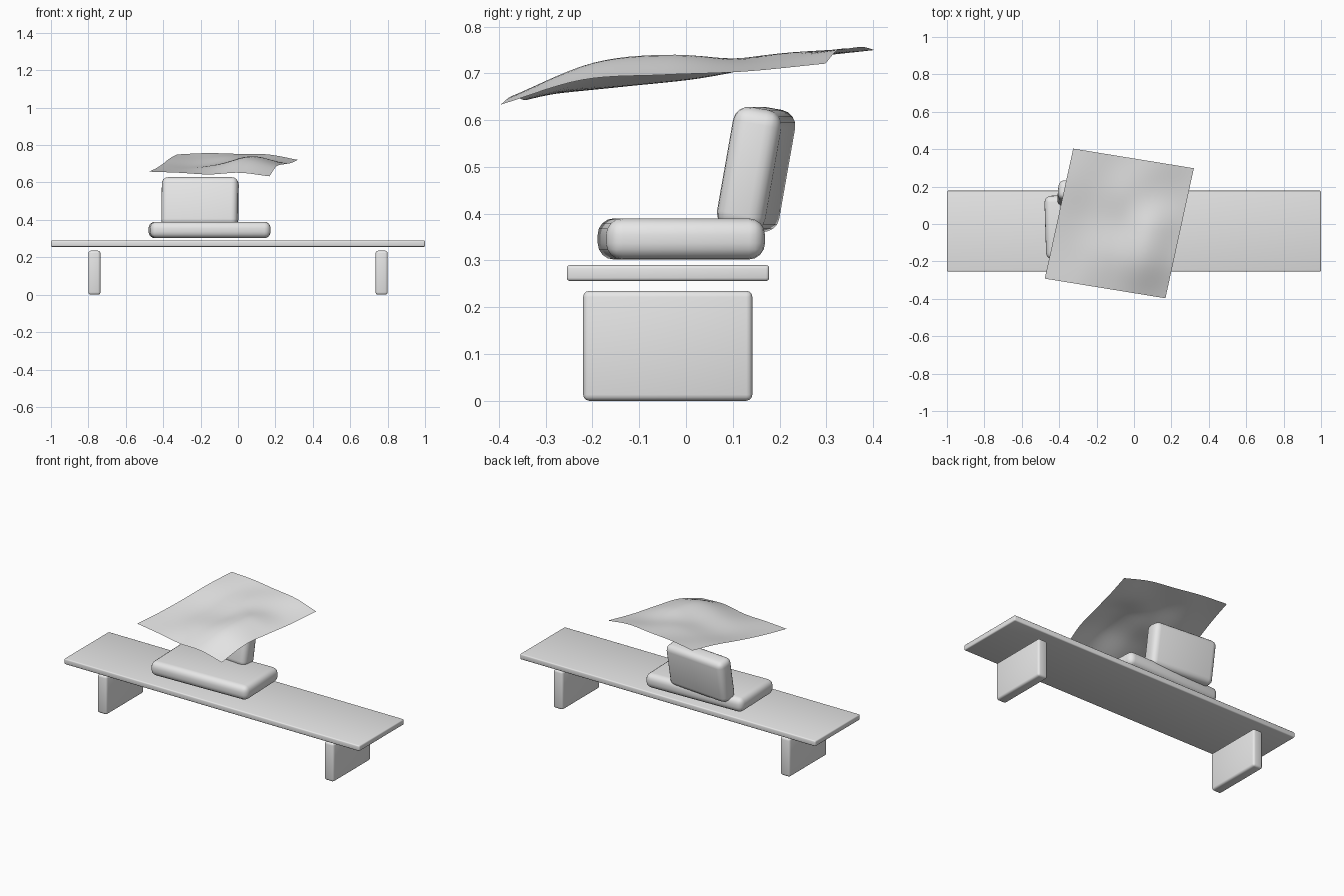
import bpy, bmesh, math
from mathutils import Vector

if "Cube" in bpy.data.objects:
    bpy.data.objects.remove(bpy.data.objects["Cube"])

grey = bpy.data.materials.new("plain_grey")
grey.diffuse_color = (0.8, 0.8, 0.8, 1)
grey.use_nodes = True
grey.node_tree.nodes["Principled BSDF"].inputs["Base Color"].default_value = grey.diffuse_color


def finish(name, bm, loc=(0, 0, 0), rot=(0, 0, 0)):
    mesh = bpy.data.meshes.new(name)
    bm.to_mesh(mesh)
    bm.free()
    mesh.materials.append(grey)
    for p in mesh.polygons:
        p.use_smooth = True
    ob = bpy.data.objects.new(name, mesh)
    bpy.context.collection.objects.link(ob)
    ob.location = loc
    ob.rotation_euler = [math.radians(a) for a in rot]
    return ob


def rounded_box(name, size, loc, radius, segments, rot=(0, 0, 0)):
    bm = bmesh.new()
    bmesh.ops.create_cube(bm, size=1)
    bmesh.ops.scale(bm, vec=size, verts=bm.verts)
    bmesh.ops.bevel(bm, geom=bm.edges[:], offset=radius, segments=segments,
                    profile=0.5, affect='EDGES')
    return finish(name, bm, loc, rot)


# Bench top and the two slab legs
rounded_box("bench_top", (2, 0.433, 0.034), (0, -0.0385, 0.273), 0.007, 3)
for side, name in ((-1, "left_leg"), (1, "right_leg")):
    rounded_box(name, (0.065, 0.362, 0.235), (side * 0.768, -0.039, 0.1175), 0.013, 3)

# Cushions: one flat, one leaning back
rounded_box("seat_cushion", (0.645, 0.34, 0.088), (-0.152, -0.01, 0.346),
            0.035, 4, (0, 0, 1.8))
rounded_box("back_cushion", (0.41, 0.105, 0.264), (-0.203, 0.15, 0.495),
            0.034, 4, (-10, 0, -5))

# Draped throw: heights on a coarse net, front row first, left to right
heights = [
    [0.658, 0.652, 0.643, 0.652, 0.633],
    [0.675, 0.672, 0.690, 0.723, 0.686],
    [0.700, 0.690, 0.708, 0.740, 0.697],
    [0.730, 0.725, 0.740, 0.726, 0.704],
    [0.750, 0.757, 0.753, 0.750, 0.721],
]


def spline(vals, t):
    # Smooth curve through evenly spaced values, t in 0..1
    n = len(vals) - 1
    s = t * n
    i = min(int(s), n - 1)
    f = s - i
    b, c = vals[i], vals[i + 1]
    a = vals[i - 1] if i > 0 else 2 * b - c
    d = vals[i + 2] if i + 2 <= n else 2 * c - b
    return b + 0.5 * f * (c - a + f * (2 * a - 5 * b + 4 * c - d
                                       + f * (3 * (b - c) + d - a)))


origin = Vector((-0.477, -0.292))
across = Vector((0.645, -0.105))
along = Vector((0.152, 0.695))
N = 28
bm = bmesh.new()
net = []
for j in range(N + 1):
    row = []
    for i in range(N + 1):
        u, v = i / N, j / N
        p = origin + across * u + along * v
        z = spline([spline(r, u) for r in heights], v)
        row.append(bm.verts.new((p.x, p.y, z)))
    net.append(row)
for j in range(N):
    for i in range(N):
        bm.faces.new((net[j][i], net[j][i + 1], net[j + 1][i + 1], net[j + 1][i]))
finish("throw_blanket", bm)
